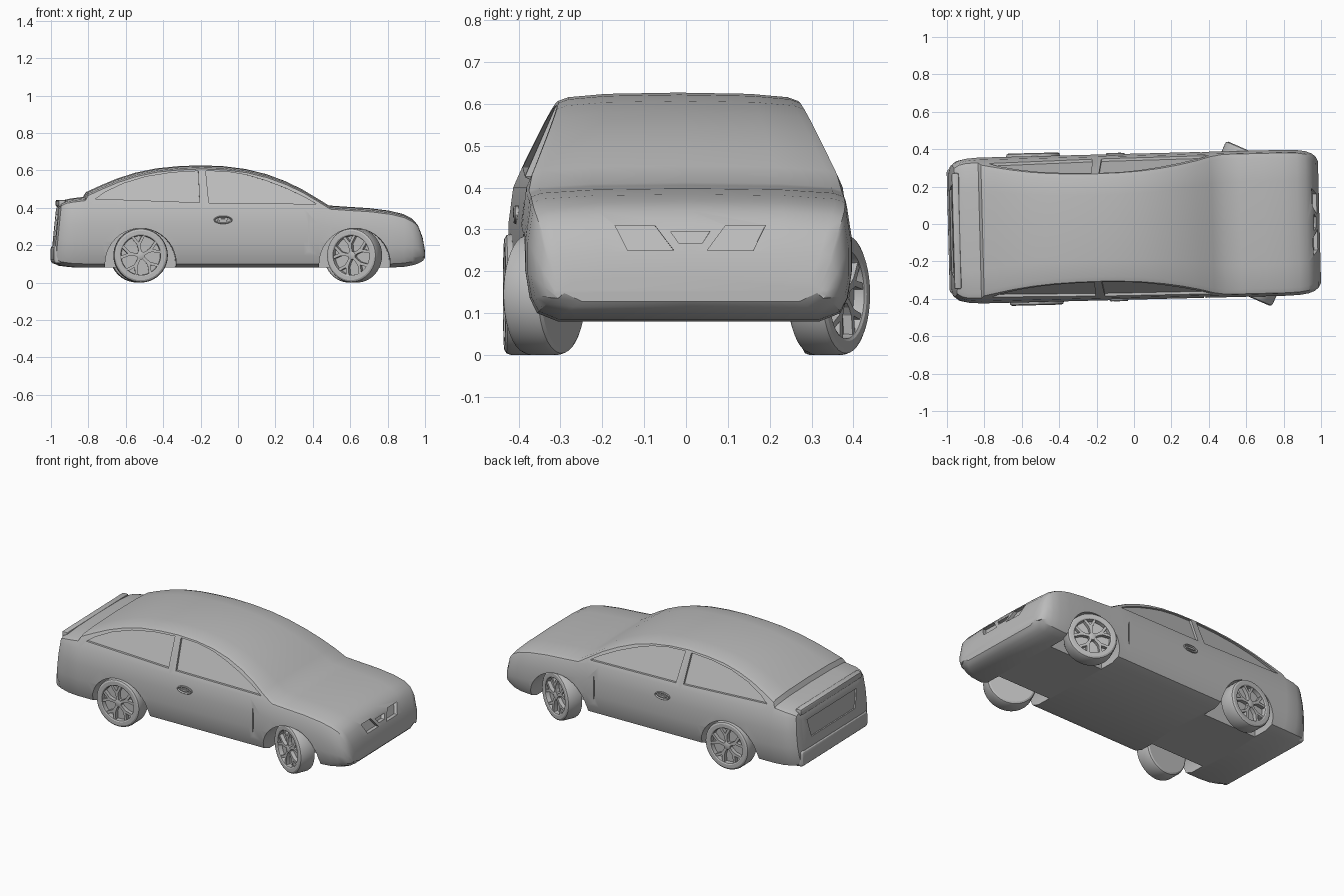
import bpy, bmesh, math
from mathutils import Matrix, Vector

if "Cube" in bpy.data.objects:
    bpy.data.objects.remove(bpy.data.objects["Cube"])

# One flat colour for the whole car
grey = bpy.data.materials.new("plain_grey")
grey.use_nodes = True
COLOUR = (0.5, 0.5, 0.5, 1)
grey.diffuse_color = COLOUR
grey.node_tree.nodes["Principled BSDF"].inputs["Base Color"].default_value = COLOUR

parts = []


def loft(bm, rings):
    """Skin a list of equal rings and close both ends."""
    vs = [[bm.verts.new(p) for p in r] for r in rings]
    n = len(vs[0])
    for a, b in zip(vs, vs[1:]):
        for i in range(n):
            j = (i + 1) % n
            bm.faces.new((a[i], a[j], b[j], b[i]))
    bm.faces.new(vs[0])
    bm.faces.new(vs[-1][::-1])


def make(name, *lofts, keep=True):
    bm = bmesh.new()
    for rings in lofts:
        loft(bm, rings)
    bmesh.ops.recalc_face_normals(bm, faces=bm.faces)
    me = bpy.data.meshes.new(name)
    bm.to_mesh(me)
    bm.free()
    ob = bpy.data.objects.new(name, me)
    bpy.context.collection.objects.link(ob)
    me.materials.append(grey)
    if keep:
        parts.append(ob)
    return ob


def activate(ob):
    bpy.ops.object.select_all(action='DESELECT')
    ob.select_set(True)
    bpy.context.view_layer.objects.active = ob


def cut(target, rings):
    cutter = make("cutter", rings, keep=False)
    cutter.hide_render = True
    mod = target.modifiers.new("cut", 'BOOLEAN')
    mod.operation, mod.solver, mod.object = 'DIFFERENCE', 'EXACT', cutter
    activate(target)
    bpy.ops.object.modifier_apply(modifier=mod.name)
    bpy.data.objects.remove(cutter)


def bevel(ob, width, segments=3):
    mod = ob.modifiers.new("round", 'BEVEL')
    mod.width, mod.segments = width, segments
    activate(ob)
    bpy.ops.object.modifier_apply(modifier=mod.name)


def box(x0, x1, y0, y1, z0, z1):
    return [[(x, y0, z0), (x, y1, z0), (x, y1, z1), (x, y0, z1)] for x in (x0, x1)]


# Body cross-section: half width w, top t, bottom b, lean of the section
def section(x, t, b, w, lean=0):
    s = min(0.41, t - 0.02)
    h = s - b
    ze = t - 0.02
    ye = 0.97 * w - 0.44 * (ze - s + 0.01)
    half = [(0.8 * w, b), (0.93 * w, b + 0.02), (0.975 * w, b + 0.2 * h),
            (w, b + 0.42 * h), (w, b + 0.7 * h), (0.97 * w, s - 0.01),
            (ye, ze), (ye - 0.025, t - 0.011), (0.6 * ye, t - 0.003)]
    ring = [(0, b)] + half + [(0, t)] + [(-y, z) for y, z in reversed(half)]
    return [(x + lean * (z - 0.2), y, z) for y, z in ring]


stations = [
    (-0.985, 0.405, 0.13, 0.31, 0.1), (-0.975, 0.43, 0.105, 0.35, 0.1),
    (-0.945, 0.443, 0.09, 0.373, 0.08), (-0.89, 0.45, 0.082, 0.385),
    (-0.825, 0.458, 0.08, 0.39), (-0.81, 0.485, 0.08, 0.39),
    (-0.74, 0.517, 0.08, 0.39), (-0.65, 0.555, 0.08, 0.39),
    (-0.55, 0.587, 0.08, 0.39), (-0.44, 0.61, 0.08, 0.39),
    (-0.32, 0.622, 0.08, 0.39), (-0.2, 0.627, 0.08, 0.39),
    (-0.08, 0.622, 0.08, 0.39), (0.04, 0.607, 0.08, 0.39),
    (0.15, 0.58, 0.08, 0.39), (0.25, 0.543, 0.08, 0.39),
    (0.34, 0.5, 0.08, 0.39), (0.42, 0.452, 0.08, 0.39),
    (0.485, 0.412, 0.08, 0.39), (0.57, 0.406, 0.08, 0.39),
    (0.7, 0.398, 0.08, 0.39), (0.81, 0.384, 0.08, 0.39),
    (0.88, 0.367, 0.084, 0.387), (0.925, 0.345, 0.092, 0.38),
    (0.957, 0.31, 0.102, 0.368), (0.98, 0.25, 0.115, 0.35),
    (0.992, 0.185, 0.128, 0.325)]
body = make("body", [section(*s) for s in stations])


# Side windows, recessed into the sloping cabin sides
def side_y(z):
    return 0.378 - 0.44 * (z - 0.4)


rear_window = [(-0.77, 0.448), (-0.72, 0.483), (-0.62, 0.53), (-0.5, 0.566),
               (-0.36, 0.588), (-0.22, 0.596), (-0.215, 0.428)]
front_window = [(-0.18, 0.597), (-0.06, 0.592), (0.04, 0.575), (0.14, 0.545),
                (0.25, 0.503), (0.35, 0.455), (0.41, 0.42), (-0.165, 0.426)]
for side in (1, -1):
    for outline in (rear_window, front_window):
        cut(body, [[(x, side * (side_y(z) + d), z) for x, z in outline]
                   for d in (-0.014, 0.1)])

# Wheel arches and front door seams
REAR_X, FRONT_X = -0.53, 0.615
for side in (1, -1):
    for cx in (REAR_X, FRONT_X):
        arch = [(cx + 0.19 * math.cos(a), 0.1 + 0.19 * math.sin(a))
                for a in (math.tau * i / 40 for i in range(40))]
        cut(body, [[(x, side * y, z) for x, z in arch] for y in (0.22, 0.6)])
    cut(body, box(0.365, 0.372, side * 0.383, side * 0.45, 0.13, 0.4))

# Nose openings and tail panel recess
lamp = [(0.04, 0.25), (0.15, 0.25), (0.18, 0.31), (0.085, 0.31)]
grille = [(-0.028, 0.267), (0.028, 0.267), (0.047, 0.295), (-0.047, 0.295)]
for outline in (lamp, [(-y, z) for y, z in lamp], grille):
    cut(body, [[(0.98 - 0.4 * (z - 0.25) + d, y, z) for y, z in outline]
               for d in (-0.022, 0.1)])
cut(body, [[(-0.985 + 0.1 * (z - 0.2) + d, y, z) for y, z in
            ((-0.22, 0.25), (0.22, 0.25), (0.25, 0.36), (-0.25, 0.36))]
           for d in (-0.1, 0.008)])

# Rear bumper and boot lid lip
bumper = make("rear_bumper", box(-0.994, -0.92, -0.335, 0.335, 0.1, 0.2))
bevel(bumper, 0.02)
lip = make("boot_lid_lip", box(-0.968, -0.93, -0.31, 0.31, 0.405, 0.442))
bevel(lip, 0.008, 2)


# Door handles: a thin oval rim with a bar inside
def oval(rx, rz, y):
    return [(-0.09 + rx * math.cos(a), y, 0.335 + rz * math.sin(a))
            for a in (math.tau * i / 24 for i in range(24))]


for side, label in ((1, "left"), (-1, "right")):
    make(label + "_door_handle",
         [oval(0.05, 0.022, side * 0.375), oval(0.05, 0.022, side * 0.392),
          oval(0.046, 0.019, side * 0.396), oval(0.04, 0.014, side * 0.389)],
         [oval(0.032, 0.007, side * 0.38), oval(0.03, 0.006, side * 0.397)])


# Wheels: the outer side of each faces +y before it is placed
def circle(r, y, n=40):
    return [(r * math.cos(math.tau * i / n), y, r * math.sin(math.tau * i / n))
            for i in range(n)]


def spoke(a, bend):
    """A slanted bar from hub to rim."""
    outline = []
    for r, turn, half in ((0.015, 0, 0.007), (0.062, bend * 0.4, 0.009),
                          (0.107, bend, 0.008)):
        c, s = math.cos(a + turn), math.sin(a + turn)
        outline.append(((r * c - half * s, r * s + half * c),
                        (r * c + half * s, r * s - half * c)))
    flat = [p[0] for p in outline] + [p[1] for p in reversed(outline)]
    return [[(x, y, z) for x, z in flat] for y in (0.02, 0.043)]


tyre_profile = [(0.1, -0.05), (0.132, -0.05), (0.141, -0.045), (0.145, -0.034),
                (0.145, 0.034), (0.141, 0.045), (0.132, 0.05), (0.112, 0.05),
                (0.106, 0.046), (0.104, 0.02)]
for label, cx, cy, steer in (("rear", REAR_X, 0.357, 0), ("front", FRONT_X, 0.34, -25)):
    for side, hand in ((1, "left"), (-1, "right")):
        place = (Matrix.Translation((cx, side * cy, 0.145))
                 @ Matrix.Rotation(math.radians(steer + (0 if side > 0 else 180)), 4, 'Z'))
        tyre = make(f"{label}_{hand}_tyre", [circle(r, y) for r, y in tyre_profile])
        spokes = [spoke(math.tau * i / 5 + o, b)
                  for i in range(5) for o, b in ((0, 0.45), (0.25, -0.35))]
        rim = make(f"{label}_{hand}_rim", *spokes,
                   [circle(0.022, 0.0, 20), circle(0.022, 0.044, 20), circle(0.015, 0.047, 20)])
        for ob in (tyre, rim):
            ob.data.transform(place)

# Smooth shading, and a slight turn of the whole car
turn = Matrix.Translation((0, -0.014, 0)) @ Matrix.Rotation(math.radians(1.45), 4, 'Z')
for ob in parts:
    ob.data.transform(turn)
    activate(ob)
    bpy.ops.object.shade_smooth_by_angle(angle=math.radians(28))
